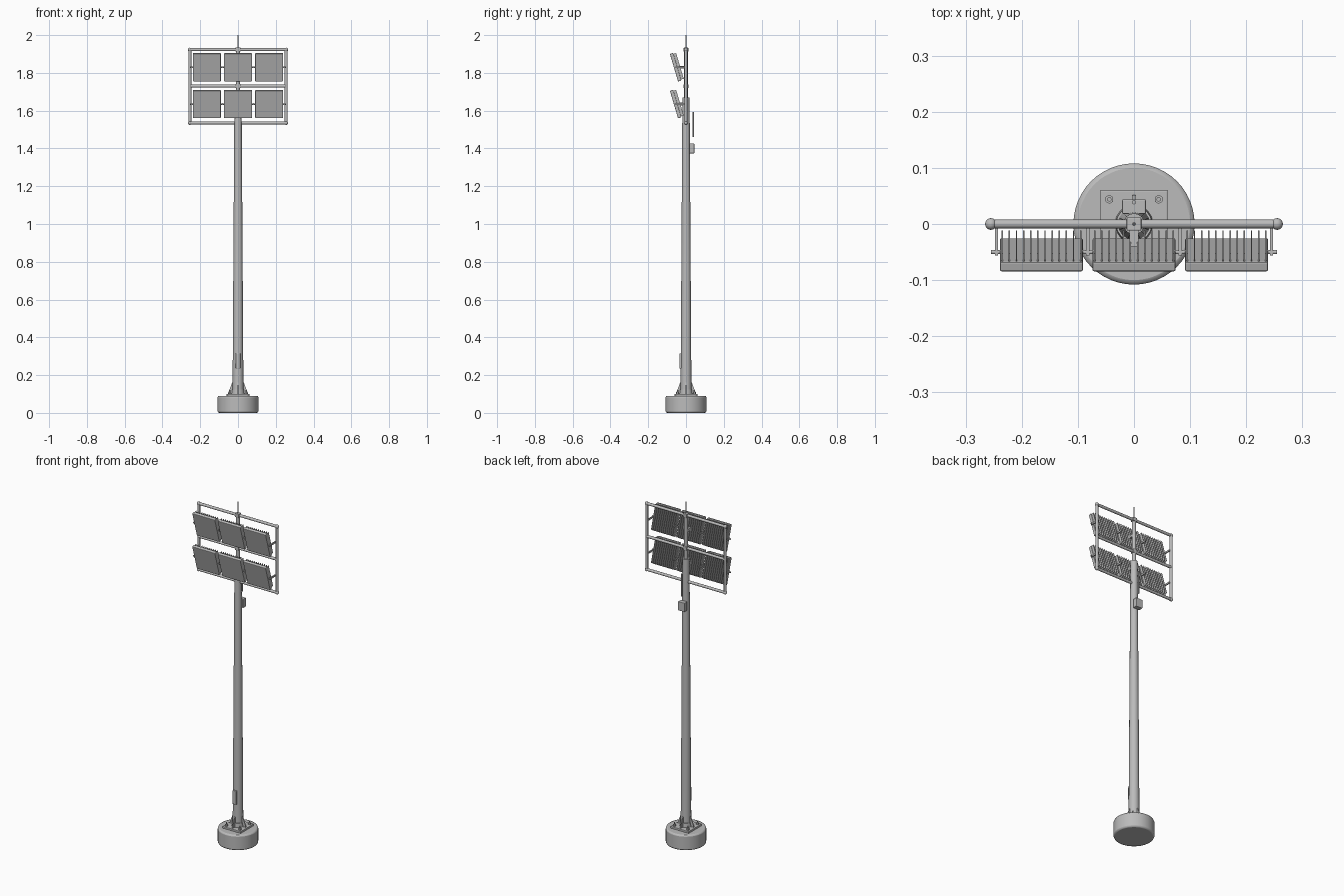
import bpy, math
from mathutils import Vector, Matrix

cube = bpy.data.objects.get("Cube")
if cube:
    bpy.data.objects.remove(cube, do_unlink=True)

grey = bpy.data.materials.new("galvanised_grey")
grey.use_nodes = True
COLOUR = (0.5, 0.5, 0.5, 1)
grey.diffuse_color = COLOUR
grey.node_tree.nodes["Principled BSDF"].inputs["Base Color"].default_value = COLOUR


def finish(name, bevel=0, smooth=False):
    ob = bpy.context.object
    ob.name = name
    ob.data.materials.append(grey)
    if bevel:
        mod = ob.modifiers.new("soft_edges", 'BEVEL')
        mod.width, mod.segments, mod.limit_method = bevel, 2, 'ANGLE'
    if smooth:
        bpy.ops.object.shade_smooth_by_angle(angle=math.radians(40))
    return ob


def box(name, centre, size, bevel=0):
    bpy.ops.mesh.primitive_cube_add(size=1)
    ob = finish(name, bevel)
    ob.data.transform(Matrix.Diagonal((*size, 1)))
    ob.location = centre
    return ob


def rod(name, a, b, r, r2=None, sides=16, smooth=True, bevel=0):
    a, b = Vector(a), Vector(b)
    bpy.ops.mesh.primitive_cone_add(vertices=sides, radius1=r, radius2=r if r2 is None else r2,
                                    depth=(b - a).length, location=(a + b) / 2)
    ob = finish(name, bevel, smooth)
    ob.rotation_euler = (b - a).to_track_quat('Z', 'Y').to_euler()
    return ob


def prism(name, profile, thickness, angle):
    """Flat radial plate from a (radius, height) profile, turned about z."""
    n = len(profile)
    verts = [(r, s * thickness / 2, z) for s in (-1, 1) for r, z in profile]
    faces = [tuple(range(n)), tuple(reversed(range(n, 2 * n)))]
    faces += [(i, i + n, (i + 1) % n + n, (i + 1) % n) for i in range(n)]
    mesh = bpy.data.meshes.new(name)
    mesh.from_pydata(verts, [], faces)
    ob = bpy.data.objects.new(name, mesh)
    bpy.context.collection.objects.link(ob)
    mesh.materials.append(grey)
    ob.rotation_euler.z = angle


# Foundation, base plate, anchor bolts and gussets
rod("foundation", (0, 0, 0), (0, 0, 0.09), 0.108, sides=48, bevel=0.008)
box("base_plate", (0, 0, 0.095), (0.12, 0.12, 0.012), 0.002)
for sx in (-1, 1):
    for sy in (-1, 1):
        x, y = sx * 0.044, sy * 0.044
        rod("anchor_bolt", (x, y, 0.09), (x, y, 0.121), 0.004, sides=10)
        rod("anchor_nut", (x, y, 0.1), (x, y, 0.11), 0.008, sides=6, smooth=False)
for k in range(4):
    prism("gusset", [(0.02, 0.1), (0.052, 0.1), (0.052, 0.106), (0.031, 0.16), (0.02, 0.16)],
          0.005, k * math.pi / 2)

# Tapered pole with its collar and front access door
rod("pole_collar", (0, 0, 0.1), (0, 0, 0.125), 0.034, 0.032)
rod("pole", (0, 0, 0.09), (0, 0, 1.67), 0.029, 0.019)
box("access_door", (0, -0.028, 0.275), (0.024, 0.014, 0.08), 0.002)

# Upper mast and lightning rod
rod("upper_mast", (0, 0, 1.62), (0, 0, 1.932), 0.011)
rod("lightning_rod", (0, 0, 1.925), (0, 0, 2.0), 0.003, 0.002, sides=8)

# Tubular frame
W, LEVELS = 0.255, (1.535, 1.73, 1.923)
for z in LEVELS:
    rod("frame_rail", (-W, 0, z), (W, 0, z), 0.008)
    box("mast_clamp", (0, 0, z), (0.026, 0.024, 0.022), 0.002)
for x in (-W, W):
    rod("frame_upright", (x, 0, LEVELS[0]), (x, 0, LEVELS[-1]), 0.008)
    for z in (LEVELS[0], LEVELS[-1]):
        bpy.ops.mesh.primitive_uv_sphere_add(segments=16, ring_count=8, radius=0.0105,
                                             location=(x, 0, z))
        finish("frame_corner", smooth=True)

# Two rows of tilted floodlights with cooling fins
TILT = math.radians(16.5)
FINS = 12
for z in (1.635, 1.83):
    turn = Matrix.Translation((0, -0.055, z)) @ Matrix.Rotation(TILT, 4, 'X')
    for x in (-0.165, 0, 0.165):
        lamp = box("lamp_body", turn @ Vector((x, 0, 0)), (0.148, 0.018, 0.152), 0.003)
        lamp.rotation_euler.x = TILT
        for i in range(FINS):
            fx = x + (i - (FINS - 1) / 2) * 0.0127
            fin = box("cooling_fin", turn @ Vector((fx, 0.016, 0)), (0.0025, 0.016, 0.142))
            fin.rotation_euler.x = TILT
    # Pivot pins and arms to the frame
    for x in (-0.245, -0.0825, 0.0825, 0.245):
        rod("pivot_pin", (x - 0.01, -0.05, z), (x + 0.01, -0.05, z), 0.004, sides=10)
        box("lamp_arm", (x, -0.029, z), (0.006, 0.054, 0.01))
    box("centre_mount", (0, -0.02, z), (0.016, 0.04, 0.014))

# Control box and aerial on the back of the pole
box("control_box", (0, 0.031, 1.4), (0.042, 0.026, 0.052), 0.002)
rod("aerial", (0, 0.039, 1.46), (0, 0.039, 1.592), 0.004, sides=10)
